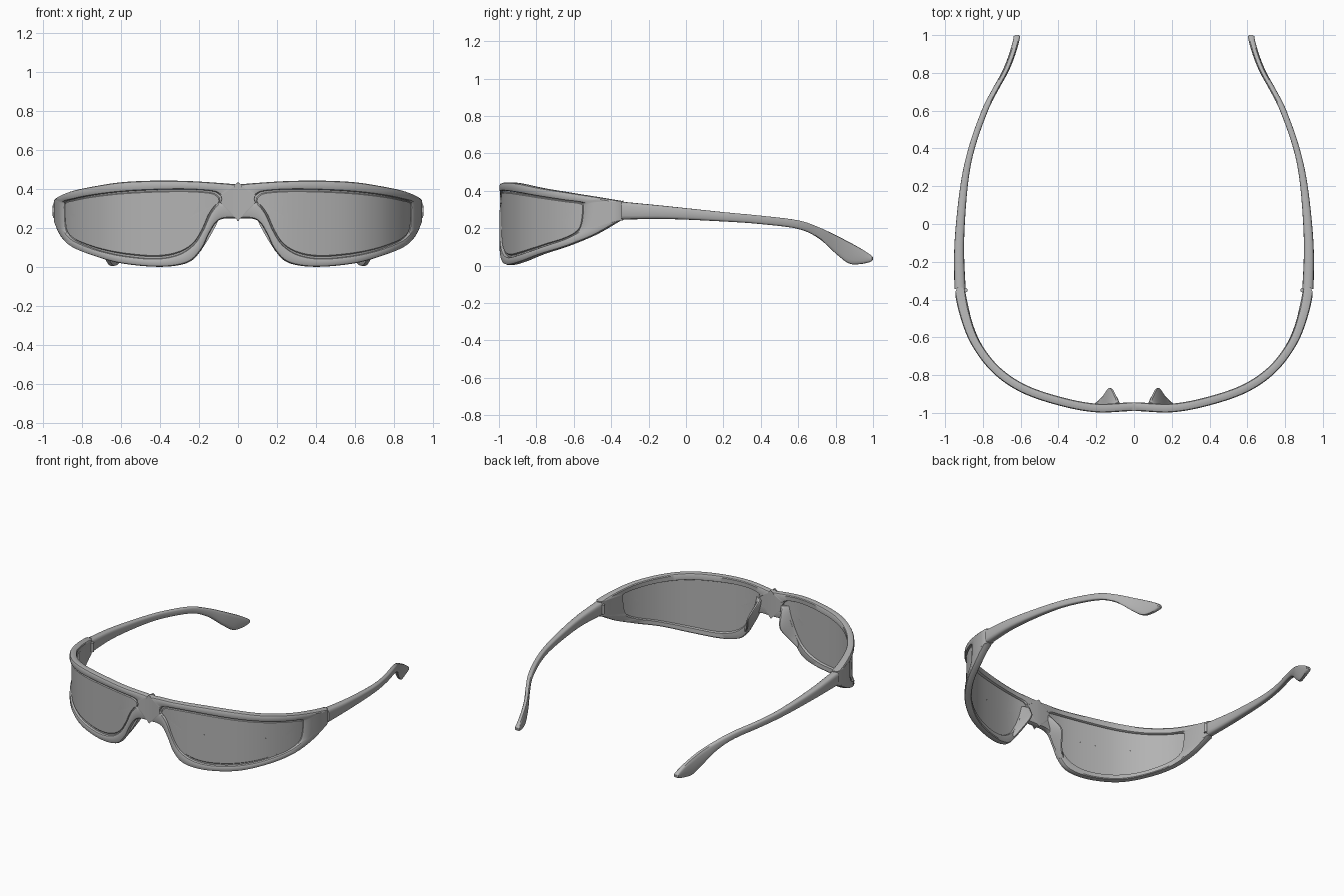
import bpy, bmesh, math
from mathutils import Vector

cube = bpy.data.objects.get("Cube")
if cube:
    bpy.data.objects.remove(cube, do_unlink=True)

GREY = (0.45, 0.45, 0.45, 1)
grey = bpy.data.materials.new("plain grey")
grey.use_nodes = True
grey.diffuse_color = GREY
grey.node_tree.nodes["Principled BSDF"].inputs["Base Color"].default_value = GREY


def catmull(a, b, c, d, t):
    return (b * 2 + (c - a) * t + (a * 2 - b * 5 + c * 4 - d) * t**2
            + (b * 3 - a - c * 3 + d) * t**3) / 2


def spline(points, steps, closed=False):
    """Smooth path through the points, with steps samples per span."""
    pts = [Vector(p) for p in points]
    n = len(pts)
    pick = (lambda i: pts[i % n]) if closed else (lambda i: pts[max(0, min(n - 1, i))])
    path = [catmull(pick(i - 1), pick(i), pick(i + 1), pick(i + 2), k / steps)
            for i in range(n if closed else n - 1) for k in range(steps)]
    return path if closed else path + [pts[-1]]


def loft(name, loops, wrap=False, caps=False):
    """Skin a run of equal closed loops and mirror it to the other side."""
    bm = bmesh.new()
    rows = [[bm.verts.new(p) for p in loop] for loop in loops]
    pairs = list(zip(rows, rows[1:])) + ([(rows[-1], rows[0])] if wrap else [])
    for a, b in pairs:
        for i in range(len(a)):
            j = (i + 1) % len(a)
            bm.faces.new((a[i], a[j], b[j], b[i]))
    if caps:
        bm.faces.new(rows[0])
        bm.faces.new(rows[-1])
    bmesh.ops.remove_doubles(bm, verts=bm.verts, dist=1e-5)
    # open the wall on the mirror plane
    seam = [f for f in bm.faces if all(abs(v.co.x) < 1e-4 for v in f.verts)]
    bmesh.ops.delete(bm, geom=seam, context='FACES')
    bmesh.ops.recalc_face_normals(bm, faces=bm.faces)
    mesh = bpy.data.meshes.new(name)
    bm.to_mesh(mesh)
    bm.free()
    mesh.materials.append(grey)
    obj = bpy.data.objects.new(name, mesh)
    bpy.context.collection.objects.link(obj)
    mirror = obj.modifiers.new("mirror", 'MIRROR')
    mirror.merge_threshold = 0.0005
    bpy.ops.object.select_all(action='DESELECT')
    obj.select_set(True)
    bpy.context.view_layer.objects.active = obj
    bpy.ops.object.shade_smooth_by_angle(angle=math.radians(35))
    return obj


# Wrap curve seen from above; one unit of u per point
WRAP = [Vector(p) for p in [(-.2, -.997), (0, -.99), (.2, -.997), (.4, -.96), (.6, -.89),
                            (.75, -.785), (.86, -.64), (.92, -.49), (.952, -.34), (.96, -.19)]]


def on_wrap(u, z, depth):
    """Point at u along the wrap, pushed inwards by depth."""
    def at(v):
        i = min(int(v), 6)
        return catmull(*WRAP[i:i + 4], v - i)
    u = max(0, min(7, u))
    tangent = at(min(7, u + .01)) - at(max(0, u - .01))
    if u < .01:
        tangent = Vector((1, 0))
    tangent.normalize()
    p = at(u) + Vector((-tangent.y, tangent.x)) * depth
    return (p.x, p.y, z)


# Matching outlines (u, z) of one half of the frame and of its lens
OUTER = [(0, .425), (0, .425), (.4, .432), (1.2, .442), (2.1, .445), (3, .437), (4, .415),
         (5, .392), (6.9, .347), (7, .34), (7, .25), (6.9, .24), (6, .165), (5, .105),
         (4, .06), (3, .02), (2, .003), (1.3, .025), (.95, .09), (.75, .17), (.56, .23),
         (.35, .25), (0, .25), (0, .25)]
LENS = [(.42, .355), (.46, .37), (.65, .39), (1.3, .4), (2.1, .398), (3, .388), (4, .37),
        (4.9, .35), (5.5, .338), (5.62, .315), (5.55, .22), (5.35, .175), (4.9, .14), (4.3, .11),
        (3.6, .08), (2.8, .055), (2.1, .045), (1.55, .065), (1.15, .115), (.9, .19), (.72, .27),
        (.55, .32), (.45, .335), (.42, .345)]
outer = spline(OUTER, 8, closed=True)
lens = spline(LENS, 8, closed=True)
for p in outer:
    p.x = max(0, min(7, p.x))

# Front frame: rounded rim section swept between both outlines
RIM = [(0, .014), (.08, .004), (.25, 0), (.75, 0), (.93, .003), (1, .01),
       (1, .036), (.9, .044), (.2, .046), (.06, .042), (0, .032)]
loops = []
for t, depth in RIM:
    loop = []
    for o, l in zip(outer, lens):
        p = o.lerp(l, t)
        d = depth * (1 + .25 * max(0, p.x - 5) / 2)
        if o.x < .001:
            d = 0 if depth < .02 else .046
        loop.append(on_wrap(p.x, p.y, d))
    loops.append(loop)
loft("front_frame", loops, wrap=True)


# Lenses: curved plates set back in the rims
def lens_loop(t, depth):
    loop = []
    for p in lens:
        spine = Vector((max(1.3, min(4.8, p.x)), .25))
        q = p.lerp(spine, t)
        loop.append(on_wrap(q.x, q.y, depth))
    return loop


inset = [0, .05, .08, .2, .4, .6, .8, 1]
front = [lens_loop(t, .017 if t < .06 else .011) for t in inset]
back = [lens_loop(t, .029) for t in inset]
loft("lenses", front[::-1] + back)

# Nose pads: ridges behind the nose edge (u, z, depth)
pads = []
for u, z, d in spline([(.34, .35, .05), (.4, .3, .09), (.52, .23, .13),
                       (.74, .15, .085), (.96, .085, .045)], 5):
    pads.append([on_wrap(u + a, z, e) for a, e in
                 [(0, .03), (.02, d * .85), (.05, d * .98), (.1, d), (.15, d * .85), (.28, .03)]])
loft("nose_pads", pads, caps=True)

# Temples: (centre x, y, top, bottom), thinning towards the tip
TEMPLE = [(.921, -.345, .342, .246), (.925, -.1, .318, .249), (.9, .2, .286, .236),
          (.86, .4, .267, .222), (.79, .6, .242, .196), (.735, .71, .205, .145),
          (.685, .8, .163, .065), (.655, .87, .127, .012), (.635, .93, .094, .008),
          (.622, .98, .062, .018), (.62, 1, .045, .03)]
sections = []
for x, y, top, bottom in spline(TEMPLE, 5):
    half = .03 - .013 * min(1, max(0, (y + .35) / .7))
    half *= .6 if y > .995 else 1
    ring = []
    for k in range(16):
        c, s = math.cos(math.tau * k / 16), math.sin(math.tau * k / 16)
        ring.append((x + half * math.copysign(abs(c) ** .6, c), y,
                     (top + bottom) / 2 + (top - bottom) / 2 * math.copysign(abs(s) ** .6, s)))
    sections.append(ring)
loft("temples", sections, caps=True)

# Hinge pins on the inside of the joint
pin = [[(.892 + .012 * math.cos(math.tau * k / 12), -.35 + .012 * math.sin(math.tau * k / 12), z)
        for k in range(12)] for z in (.262, .325)]
loft("hinge_pins", pin, caps=True)
